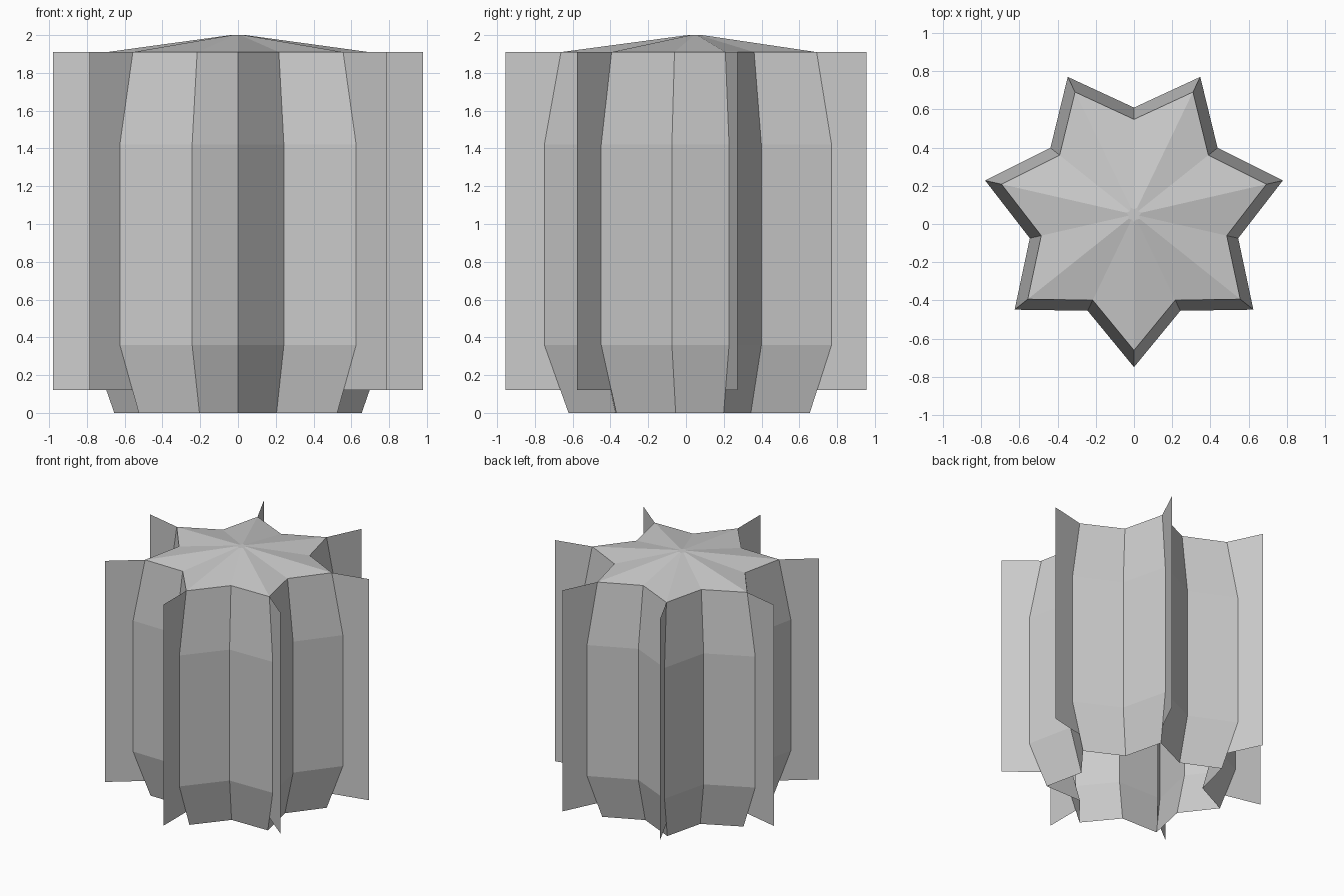
import bpy, bmesh
from math import sin, cos, pi

if "Cube" in bpy.data.objects:
    bpy.data.objects.remove(bpy.data.objects["Cube"])

RIBS = 7
CY = 0.05                 # centre of the star in y
R_TIP, R_VALLEY = 0.80, 0.56


def finish(bm, name):
    mesh = bpy.data.meshes.new(name)
    bm.to_mesh(mesh)
    bm.free()
    obj = bpy.data.objects.new(name, mesh)
    bpy.context.collection.objects.link(obj)
    return obj


def polar(r, angle, z):
    return (r * cos(angle), CY + r * sin(angle), z)


# Ribbed body: star rings (scale, z) joined by quads, open underneath
bm = bmesh.new()
rings = []
for scale, z in [(0.84, 0), (1, 0.36), (1, 1.42), (0.89, 1.91), (0.05, 2.0)]:
    rings.append([bm.verts.new(polar((R_VALLEY if i % 2 else R_TIP) * scale,
                                     -pi / 2 + i * pi / RIBS, z))
                  for i in range(2 * RIBS)])
n = 2 * RIBS
for low, high in zip(rings, rings[1:]):
    for i in range(n):
        j = (i + 1) % n
        bm.faces.new((low[i], low[j], high[j], high[i]))
bm.faces.new(rings[-1])
finish(bm, "cactus_body")

# Spine cards: one thin upright plane on each rib
for k in range(RIBS):
    a = -pi / 2 + k * 2 * pi / RIBS
    bm = bmesh.new()
    bm.faces.new([bm.verts.new(polar(r, a, z)) for r, z in
                  [(0.71, 0.12), (1.005, 0.12), (1.005, 1.91), (0.71, 1.91)]])
    finish(bm, f"spine_card_{k + 1}")
